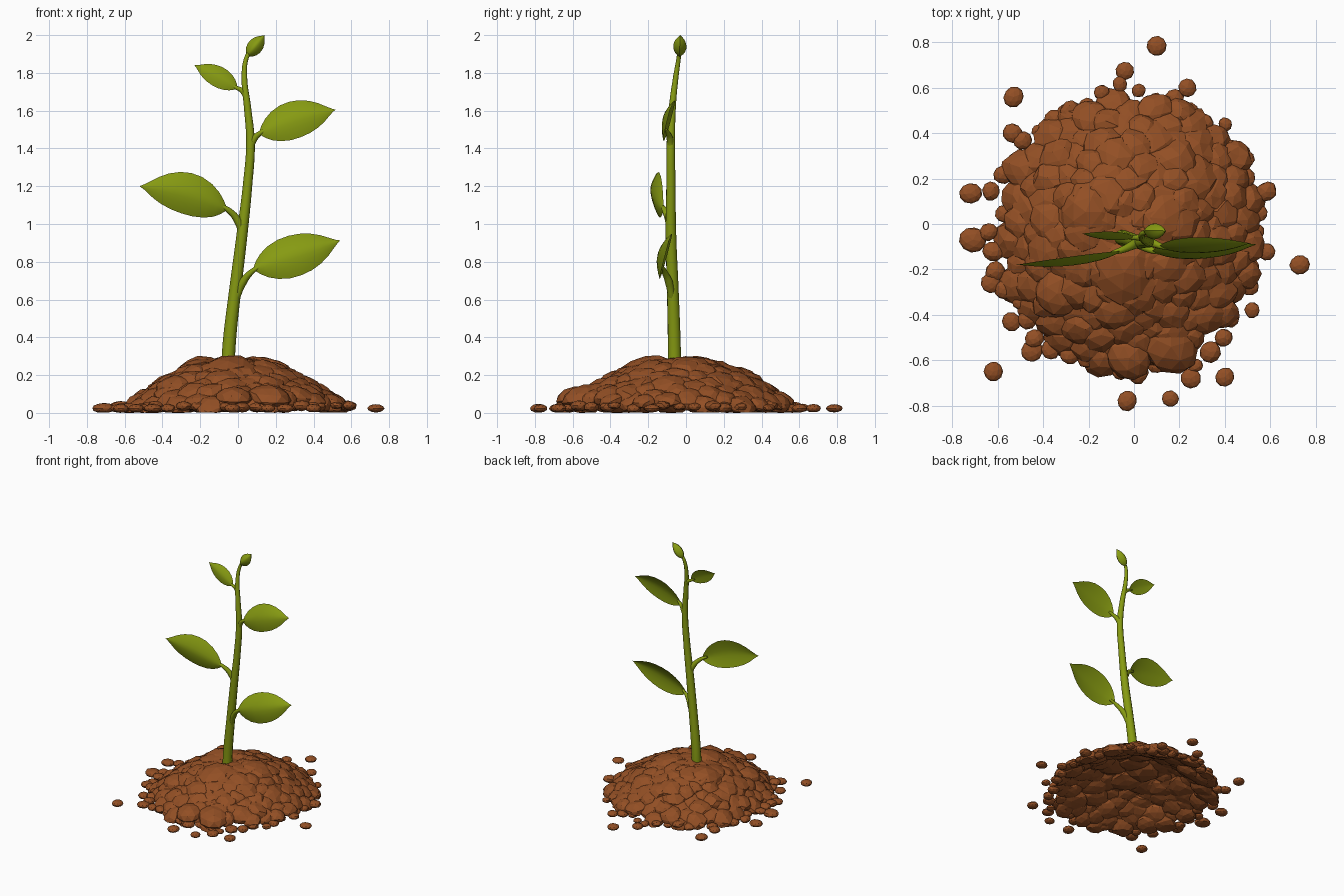
import bpy, bmesh, math, random
from mathutils import Vector, Matrix

if "Cube" in bpy.data.objects:
    bpy.data.objects.remove(bpy.data.objects["Cube"])

random.seed(7)

def material(name, rgb):
    m = bpy.data.materials.new(name)
    m.diffuse_color = (*rgb, 1)
    m.use_nodes = True
    m.node_tree.nodes["Principled BSDF"].inputs["Base Color"].default_value = m.diffuse_color
    return m

GREEN = material("leaf_green", (0.24, 0.325, 0.006))
BROWN = material("soil_brown", (0.29, 0.078, 0.018))

def finish(name, bm, mat, smooth=False):
    bmesh.ops.recalc_face_normals(bm, faces=bm.faces)
    me = bpy.data.meshes.new(name)
    bm.to_mesh(me)
    bm.free()
    me.materials.append(mat)
    for p in me.polygons:
        p.use_smooth = smooth
    ob = bpy.data.objects.new(name, me)
    bpy.context.collection.objects.link(ob)
    return ob

def tube(name, pts):
    """Tapered round stalk through (x, y, z, radius) points."""
    cu = bpy.data.curves.new(name, 'CURVE')
    cu.dimensions = '3D'
    cu.bevel_depth, cu.bevel_resolution, cu.resolution_u = 1, 3, 6
    cu.use_fill_caps = True
    sp = cu.splines.new('BEZIER')
    sp.bezier_points.add(len(pts) - 1)
    for bp, (x, y, z, r) in zip(sp.bezier_points, pts):
        bp.co, bp.radius = (x, y, z), r
        bp.handle_left_type = bp.handle_right_type = 'AUTO'
    cu.materials.append(GREEN)
    ob = bpy.data.objects.new(name, cu)
    bpy.context.collection.objects.link(ob)
    bpy.ops.object.select_all(action='DESELECT')
    ob.select_set(True)
    bpy.context.view_layer.objects.active = ob
    bpy.ops.object.convert(target='MESH')
    bpy.ops.object.shade_smooth_by_angle(angle=math.radians(50))

OUTLINE = [(0, .08), (.05, .34), (.12, .6), (.22, .83), (.35, .98), (.48, 1), (.6, .93),
           (.72, .76), (.82, .53), (.9, .28), (.96, .1), (1, .01)]

def leaf(name, base, tip, normal, half, cup, bend=0.0, thick=0.014):
    """Closed, cupped blade with a soft midrib ridge facing along the normal."""
    base, tip = Vector(base), Vector(tip)
    axis = tip - base
    n = Vector(normal)
    n = (n - axis * n.dot(axis) / axis.length_squared).normalized()
    side = n.cross(axis).normalized()
    if side.z < 0:
        side = -side
    S = [-1, -.8, -.5, -.22, 0, .22, .5, .8, 1]
    bm = bmesh.new()
    rings = []
    for t, w in OUTLINE:
        mid = base + axis * t + side * bend * math.sin(math.pi * t)
        def pt(s, back):
            d = cup * w * (1 - abs(s) ** 1.7) - back * thick * w * (1 - s * s)
            return bm.verts.new(mid + side * s * w * half + n * d)
        rings.append([pt(s, 0) for s in S] + [pt(s, 1) for s in S[-2:0:-1]])
    k = len(rings[0])
    for a, b in zip(rings, rings[1:]):
        for i in range(k):
            bm.faces.new((a[i], a[(i + 1) % k], b[(i + 1) % k], b[i]))
    bm.faces.new(rings[0])
    bm.faces.new(rings[-1])
    ob = finish(name, bm, GREEN, True)
    bpy.ops.object.select_all(action='DESELECT')
    ob.select_set(True)
    bpy.context.view_layer.objects.active = ob
    bpy.ops.object.shade_smooth_by_angle(angle=math.radians(50))

# main stem
tube("stem", [(-.055, -.06, .19, .036), (-.047, -.062, .36, .035), (-.015, -.07, .65, .032),
              (.022, -.08, .95, .029), (.05, -.08, 1.2, .025), (.066, -.08, 1.43, .023),
              (.05, -.072, 1.62, .019), (.034, -.055, 1.77, .015), (.042, -.04, 1.87, .012),
              (.068, -.033, 1.925, .011)])

# leaf stalks
tube("lower_right_stalk", [(-.008, -.075, .61, .018), (.025, -.09, .69, .021),
                           (.07, -.113, .745, .015), (.12, -.128, .778, .008)])
tube("left_stalk", [(.03, -.08, .92, .018), (.0, -.09, 1.015, .021),
                    (-.05, -.113, 1.073, .015), (-.1, -.128, 1.1, .008)])
tube("upper_right_stalk", [(.06, -.08, 1.38, .018), (.085, -.085, 1.45, .018),
                           (.12, -.098, 1.483, .013), (.15, -.106, 1.5, .007)])
tube("upper_left_stalk", [(.045, -.068, 1.66, .012), (.022, -.06, 1.705, .014),
                          (-.01, -.06, 1.722, .01), (-.035, -.06, 1.736, .005)])

# leaf blades
leaf("lower_right_leaf", (.085, -.12, .762), (.54, -.09, .912), (.05, -.95, .3), .114, .045)
leaf("left_leaf", (-.062, -.12, 1.078), (-.52, -.18, 1.2), (.15, -1, .03), .11, .036, .028)
leaf("upper_right_leaf", (.115, -.1, 1.48), (.515, -.085, 1.605), (.05, -.95, .32), .103, .035, .015)
leaf("upper_left_leaf", (-.005, -.06, 1.72), (-.23, -.042, 1.84), (-.05, -.95, .33), .057, .018, .006, .01)

# closed bud: two cupped blades facing each other
leaf("bud_front", (.05, -.033, 1.89), (.14, -.03, 2.0), (0, -1, .1), .041, .036)
leaf("bud_back", (.05, -.033, 1.89), (.14, -.03, 2.0), (0, 1, -.1), .041, .034)

def clod(bm, x, y, z, r, flat, slope=0.0, detail=2, jitter=.1, under=1.0):
    """Flattened lumpy stone tilted outward and cut level with the ground."""
    yaw = math.atan2(y, x)
    rot = (Matrix.Rotation(yaw, 4, 'Z') @ Matrix.Rotation(slope, 4, 'Y')
           @ Matrix.Rotation(random.uniform(0, 6.28), 4, 'Z'))
    mat = (Matrix.Translation((x, y, z)) @ rot
           @ Matrix.Diagonal((r * random.uniform(.9, 1.15), r * random.uniform(.88, 1.05), r * flat, 1)))
    new = bmesh.ops.create_icosphere(bm, subdivisions=detail, radius=1)["verts"]
    for v in new:
        c = v.co * random.uniform(1 - jitter, 1 + jitter)
        if c.z < 0:
            c.z *= under
        v.co = mat @ c
        v.co.z = max(v.co.z, .004 * random.random())

PROFILE = [(0, .285), (.2, .268), (.3, .222), (.4, .165), (.5, .105), (.6, .045), (.8, .03)]

def height(r):
    for (r0, h0), (r1, h1) in zip(PROFILE, PROFILE[1:]):
        if r <= r1:
            return h0 + (h1 - h0) * (r - r0) / (r1 - r0)
    return .03

# mound: overlapping clods on a spiral, hollow beneath
bm = bmesh.new()
COUNT = 140
for i in range(COUNT):
    r = .555 * math.sqrt((i + .3) / COUNT)
    a = i * 2.39996
    size = (.115 - .075 * r) * random.uniform(.82, 1.3)
    flat = random.uniform(.5, .68)
    slope = .1 + .75 * min(r, .5) + random.uniform(-.15, .15)
    z = height(r) - size * flat + random.uniform(-.005, .022)
    clod(bm, -.015 + r * math.cos(a), -.035 + 1.06 * r * math.sin(a), z, size, flat, slope, under=.6)
# a few big lumps
for x, y, r, top in [(-.04, -.2, .16, .305), (.16, -.53, .13, .15), (-.2, .05, .14, .3),
                     (.13, .02, .13, .3), (-.02, -.58, .11, .14), (-.33, -.3, .12, .2)]:
    clod(bm, x, y, top - r * .6, r, .6, .15, 2, .05, .5)
finish("soil_mound", bm, BROWN)

# rim of small stones
bm = bmesh.new()
for i in range(46):
    a = 2 * math.pi * i / 46
    r = random.uniform(.555, .635)
    s = random.uniform(.032, .048)
    clod(bm, -.02 + r * math.cos(a), -.035 + 1.05 * r * math.sin(a),
         random.uniform(.02, .04), s, .6, 0, 2, .06)
finish("rim_stones", bm, BROWN)

# loose scattered stones
bm = bmesh.new()
for x, y, r in [(.1, .785, .043), (-.04, .675, .044), (.235, .6, .044), (-.53, .56, .048),
                (-.535, .4, .047), (-.72, .135, .05), (-.71, -.07, .055), (-.62, -.65, .047),
                (-.03, -.78, .046), (.16, -.77, .04), (.4, -.675, .045), (.73, -.18, .042),
                (.25, -.68, .045), (-.63, -.26, .045), (-.54, -.43, .045), (-.45, -.56, .045)]:
    clod(bm, x, y, .024, r, .52, 0, 2, .03)
finish("loose_stones", bm, BROWN)
